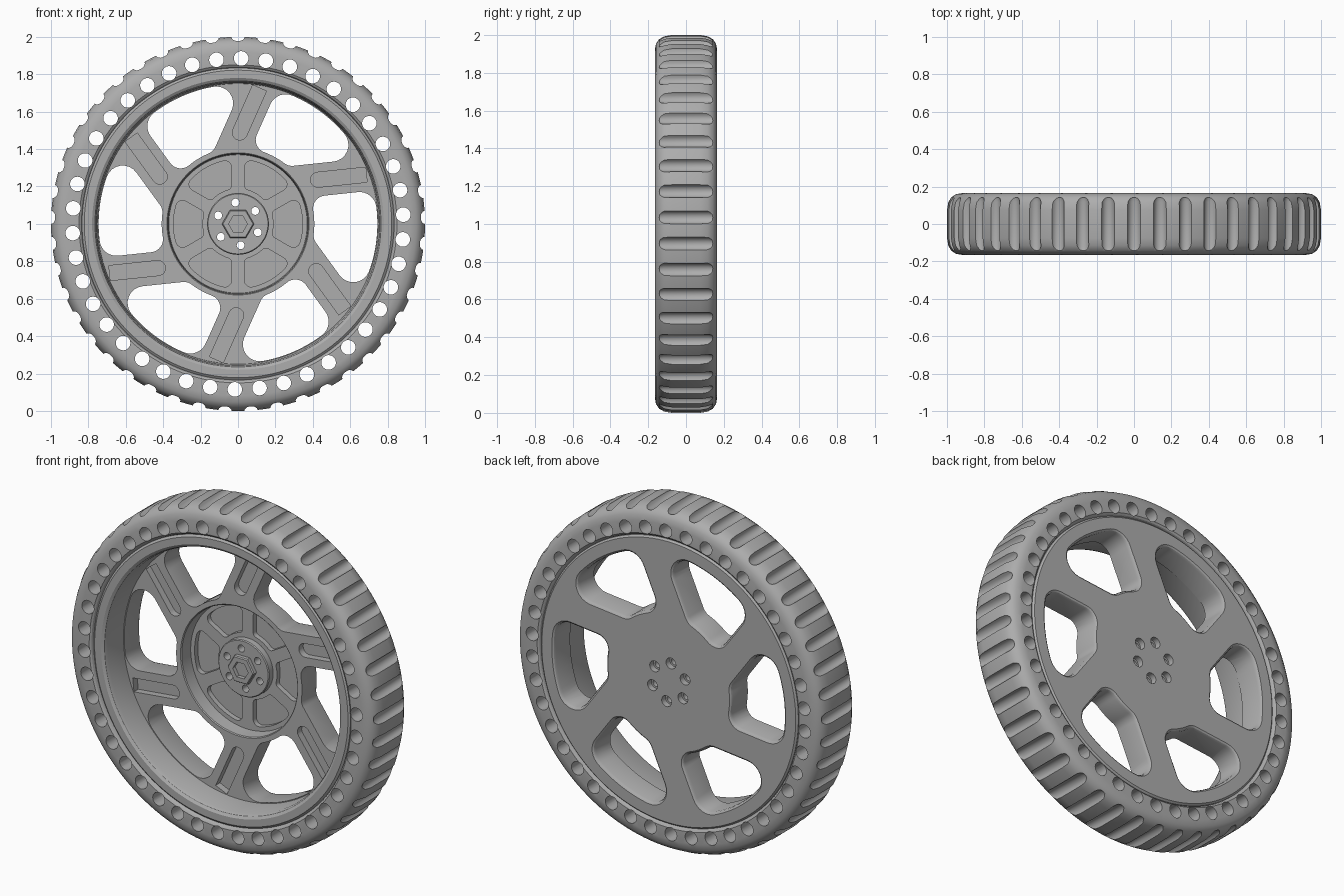
import bpy, bmesh
from math import sin, cos, pi, radians, atan2, sqrt, hypot
from mathutils import Matrix, Vector

cube = bpy.data.objects.get("Cube")
if cube:
    bpy.data.objects.remove(cube, do_unlink=True)

GREY = (0.42, 0.42, 0.42, 1)
grey = bpy.data.materials.new("plain grey")
grey.use_nodes = True
grey.diffuse_color = GREY
grey.node_tree.nodes["Principled BSDF"].inputs["Base Color"].default_value = GREY


def turn(angle):
    """Rotation about the axle, anticlockwise seen from the front."""
    return Matrix.Rotation(-angle, 4, 'Y')


def lathe(bm, profile, steps, matrix=Matrix()):
    """Spin a closed (radius, y) profile about the axle, then place it."""
    rings = []
    for r, y in profile:
        count = steps if r > 0 else 1
        rings.append([bm.verts.new(matrix @ Vector((r * cos(2 * pi * i / steps), y,
                      r * sin(2 * pi * i / steps)))) for i in range(count)])
    for a, b in zip(rings, rings[1:] + rings[:1]):
        if len(a) == len(b) == 1:
            continue
        for i in range(steps):
            j = (i + 1) % steps
            quad = [a[i % len(a)], a[j % len(a)], b[j % len(b)], b[i % len(b)]]
            bm.faces.new(list(dict.fromkeys(quad)))


def prism(bm, layers, matrix):
    """Stack (outline, y) layers of equal point count into a capped solid."""
    rings = [[bm.verts.new(matrix @ Vector((x, y, z))) for x, z in pts] for pts, y in layers]
    n = len(rings[0])
    for a, b in zip(rings, rings[1:]):
        for i in range(n):
            bm.faces.new((a[i], a[(i + 1) % n], b[(i + 1) % n], b[i]))
    bm.faces.new(rings[0])
    bm.faces.new(rings[-1])


def arc(cx, cz, r, a0, a1, n):
    return [(cx + r * cos(a0 + (a1 - a0) * i / n), cz + r * sin(a0 + (a1 - a0) * i / n))
            for i in range(n + 1)]


def gap_outline(offset, half, outer, inner, f_out, f_in, grow=0.0):
    """Rounded opening between two neighbouring spokes, sixty degrees apart."""
    step = pi / 3

    def centre(radius, h, rot):
        t = sqrt(radius ** 2 - h ** 2)
        return t * cos(rot) - h * sin(rot), t * sin(rot) + h * cos(rot)

    a_out = centre(outer - f_out, offset + half + f_out, 0)
    b_out = centre(outer - f_out, offset - half - f_out, step)
    b_in = centre(inner + f_in, offset - half - f_in, step)
    a_in = centre(inner + f_in, offset + half + f_in, 0)
    ang = [atan2(c[1], c[0]) for c in (a_out, b_out, b_in, a_in)]
    ro, ri = f_out + grow, f_in + grow
    pts = arc(*a_out, ro, -pi / 2, ang[0], 8)
    pts += arc(0, 0, outer + grow, ang[0], ang[1], 16)[1:-1]
    pts += arc(*b_out, ro, ang[1], step + pi / 2, 8)
    pts += arc(*b_in, ri, step + pi / 2, ang[2] + pi, 8)
    pts += arc(0, 0, inner - grow, ang[2], ang[3], 12)[1:-1]
    pts += arc(*a_in, ri, ang[3] + pi, 3 * pi / 2, 8)
    return pts


def make(name, bm):
    bmesh.ops.recalc_face_normals(bm, faces=bm.faces)
    mesh = bpy.data.meshes.new(name)
    bm.to_mesh(mesh)
    bm.free()
    mesh.materials.append(grey)
    obj = bpy.data.objects.new(name, mesh)
    obj.location.z = 1
    bpy.context.collection.objects.link(obj)
    return obj


def carve(obj, cutter_bm):
    """Subtract the cutters and keep the finished mesh."""
    cutter = make("cutter", cutter_bm)
    cutter.hide_render = True
    mod = obj.modifiers.new("cut", 'BOOLEAN')
    mod.operation, mod.solver, mod.object = 'DIFFERENCE', 'EXACT', cutter
    bpy.context.view_layer.update()
    graph = bpy.context.evaluated_depsgraph_get()
    mesh = bpy.data.meshes.new_from_object(obj.evaluated_get(graph))
    obj.modifiers.clear()
    obj.data = mesh
    bpy.data.objects.remove(cutter, do_unlink=True)


def smooth(obj):
    bpy.ops.object.select_all(action='DESELECT')
    obj.select_set(True)
    bpy.context.view_layer.objects.active = obj
    bpy.ops.object.shade_smooth_by_angle(angle=radians(30))


# Tire: rounded shoulders, with a row of side holes and tread grooves
half_tire = [(0.828, 0.13), (0.84, 0.158), (0.85, 0.165), (0.92, 0.165), (0.953, 0.159),
             (0.978, 0.142), (0.993, 0.115), (1.0, 0.075)]
bm = bmesh.new()
lathe(bm, half_tire + [(r, -y) for r, y in reversed(half_tire)], 180)
tire = make("tire", bm)
cuts = bmesh.new()
for i in range(42):
    place = turn(radians(88.9) + 2 * pi * i / 42) @ Matrix.Translation((0.885, 0, 0))
    lathe(cuts, [(0, -0.2), (0.039, -0.2), (0.039, 0.2), (0, 0.2)], 24, place)
half_groove = [(0, 0.152), (0.018, 0.149), (0.03, 0.138), (0.035, 0.118)]
groove = half_groove + [(r, -y) for r, y in reversed(half_groove)]
for i in range(45):
    place = turn(pi / 2 + 2 * pi * i / 45) @ Matrix.Translation((1.004, 0, 0))
    lathe(cuts, groove, 20, place)
carve(tire, cuts)
smooth(tire)

# Rim: deep barrel, spoke plate, hub cup and raised centre boss in one turning
FRONT, FLOOR, BACK = 0.01, 0.09, 0.16
bm = bmesh.new()
lathe(bm, [(0, 0.05), (0.16, 0.05), (0.165, 0.055), (0.165, FLOOR), (0.37, FLOOR),
           (0.375, FRONT + 0.005), (0.38, FRONT), (0.75, FRONT), (0.757, -0.125),
           (0.765, -0.145), (0.78, -0.155), (0.822, -0.155), (0.834, -0.145),
           (0.834, 0.15), (0.824, BACK), (0, BACK)], 144)
rim = make("rim_with_spokes", bm)

SHIFT, HALF = 0.19, 0.088
shape = (SHIFT, HALF, 0.745, 0.408, 0.09, 0.07)
window = gap_outline(*shape)
pocket = gap_outline(0, 0.035, 0.345, 0.19, 0.035, 0.025)
channel = (arc(0.45, SHIFT, 0.04, pi / 2, 3 * pi / 2, 12)
           + [(0.71, SHIFT - 0.04), (0.71, SHIFT + 0.04)])
cuts = bmesh.new()
for i in range(6):
    spoke = turn(radians(6 + 60 * i))
    # Windows between the spokes, softened at the back edge
    prism(cuts, [(window, -0.03), (window, BACK - 0.018),
                 (gap_outline(*shape, grow=0.005), BACK - 0.006),
                 (gap_outline(*shape, grow=0.016), BACK + 0.002)], spoke)
    # Channel along the front of each spoke
    prism(cuts, [(channel, FRONT - 0.02), (channel, FRONT + 0.04)], spoke)
    # Shallow pockets in the hub floor
    prism(cuts, [(pocket, FLOOR - 0.01), (pocket, FLOOR + 0.03)], turn(radians(30 + 60 * i)))
    # Bolt holes, wider at the back
    place = turn(radians(37 + 60 * i)) @ Matrix.Translation((0.115, 0, 0))
    lathe(cuts, [(0, 0), (0.021, 0), (0.021, 0.125), (0.032, 0.125), (0.032, 0.2), (0, 0.2)],
          20, place)
carve(rim, cuts)
smooth(rim)

# Axle nut with a hexagonal socket
bm = bmesh.new()
lathe(bm, [(0, 0.045), (0.05, 0.045), (0.05, 0.022), (0.08, 0.022), (0.086, 0.028),
           (0.086, 0.07), (0, 0.07)], 6)
make("axle_nut", bm)
